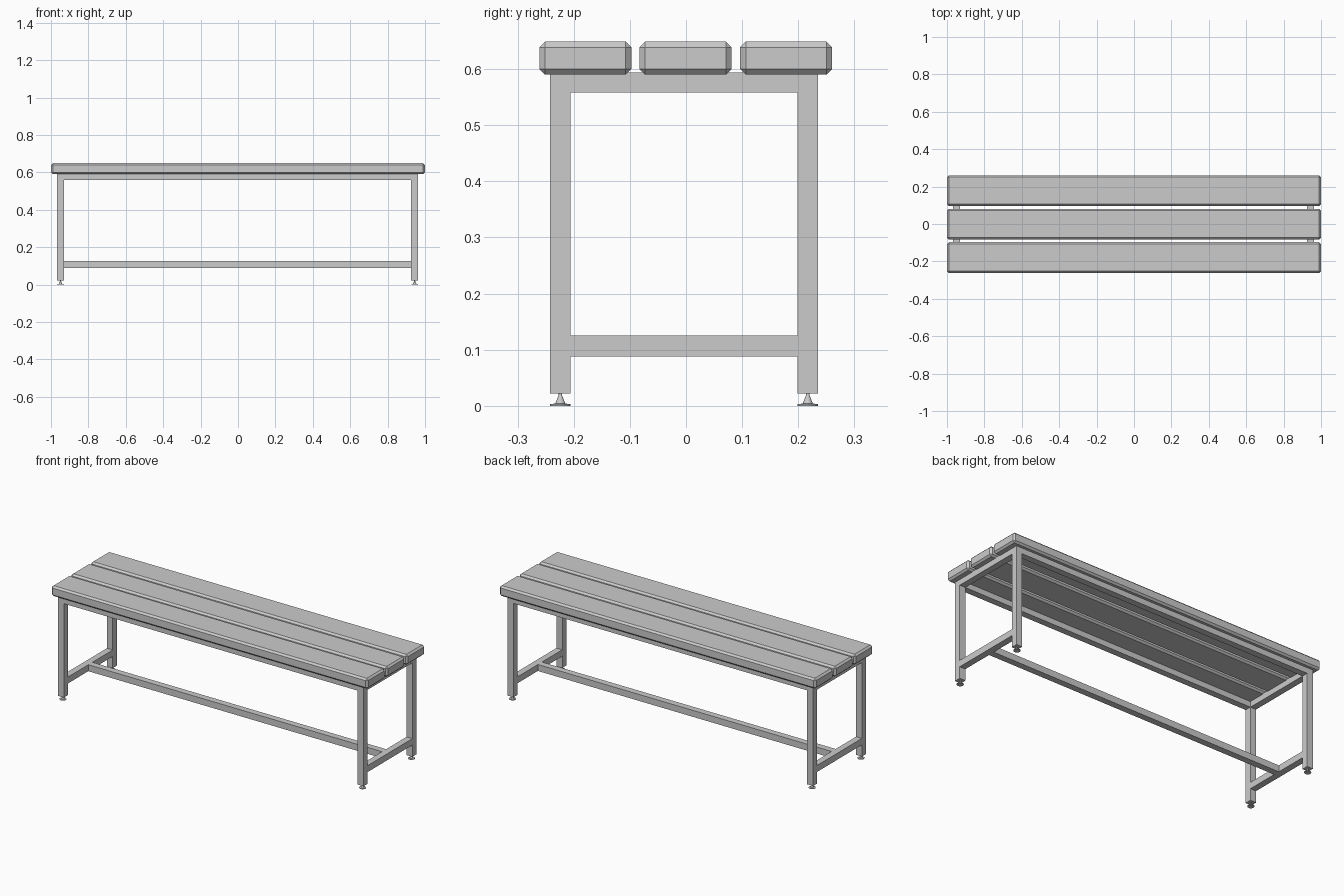
import bpy, bmesh, math

if "Cube" in bpy.data.objects:
    bpy.data.objects.remove(bpy.data.objects["Cube"])

CX, CY = -0.0025, -0.0035     # frame sits slightly off the slat centre
LX, LY = 0.947, 0.2205        # leg centre distances
T = 0.037                     # square tube size


def box(name, x, y, z, bevel=0):
    """Box from (min, max) pairs on each axis."""
    bpy.ops.mesh.primitive_cube_add(
        size=1, location=[(a + b) / 2 for a, b in (x, y, z)])
    ob = bpy.context.object
    ob.name = name
    ob.scale = [b - a for a, b in (x, y, z)]
    bpy.ops.object.transform_apply(location=False, rotation=False, scale=True)
    if bevel:
        m = ob.modifiers.new("chamfer", 'BEVEL')
        m.width = bevel
        m.segments = 1
    return ob


def span(c, w=T):
    return (c - w / 2, c + w / 2)


def lathe(name, profile, loc, n=16):
    """Revolve an (r, z) profile and cap both ends."""
    bm = bmesh.new()
    rings = [[bm.verts.new((r * math.cos(2 * math.pi * i / n),
                            r * math.sin(2 * math.pi * i / n), z))
              for i in range(n)] for r, z in profile]
    for a, b in zip(rings, rings[1:]):
        for i in range(n):
            j = (i + 1) % n
            bm.faces.new((a[i], a[j], b[j], b[i]))
    bm.faces.new(rings[0][::-1])
    bm.faces.new(rings[-1])
    me = bpy.data.meshes.new(name)
    bm.to_mesh(me)
    bm.free()
    ob = bpy.data.objects.new(name, me)
    ob.location = loc
    bpy.context.collection.objects.link(ob)
    return ob


# Seat slats with chamfered edges
for label, y in (("front", -0.1795), ("middle", -0.001), ("back", 0.1785)):
    box(label + "_slat", (-1, 1), span(y, 0.164), (0.590, 0.649), 0.01)

# Legs, end caps and adjustable feet
foot_profile = [(0.018, 0), (0.018, 0.003), (0.009, 0.004),
                (0.003, 0.019), (0.003, 0.023)]
for sx, side in ((-1, "left"), (1, "right")):
    x = CX + sx * LX
    for sy, end in ((-1, "front"), (1, "back")):
        y = CY + sy * LY
        tag = f"{end}_{side}"
        box(tag + "_leg", span(x), span(y), (0.032, 0.594))
        box(tag + "_leg_cap", span(x), span(y), (0.0215, 0.032))
        lathe(tag + "_foot", foot_profile, (x, y, 0))
    # End rails, top and bottom
    inner_y = (CY - LY + T / 2, CY + LY - T / 2)
    box(side + "_top_rail", span(x), inner_y, (0.558, 0.594))
    box(side + "_bottom_rail", span(x), inner_y, (0.088, 0.125))

# Long rails under the seat and the central stretcher
inner_x = (CX - LX + T / 2, CX + LX - T / 2)
for sy, end in ((-1, "front"), (1, "back")):
    box(end + "_long_rail", inner_x, span(CY + sy * LY), (0.558, 0.594))
box("stretcher", inner_x, span(CY), (0.088, 0.125))
